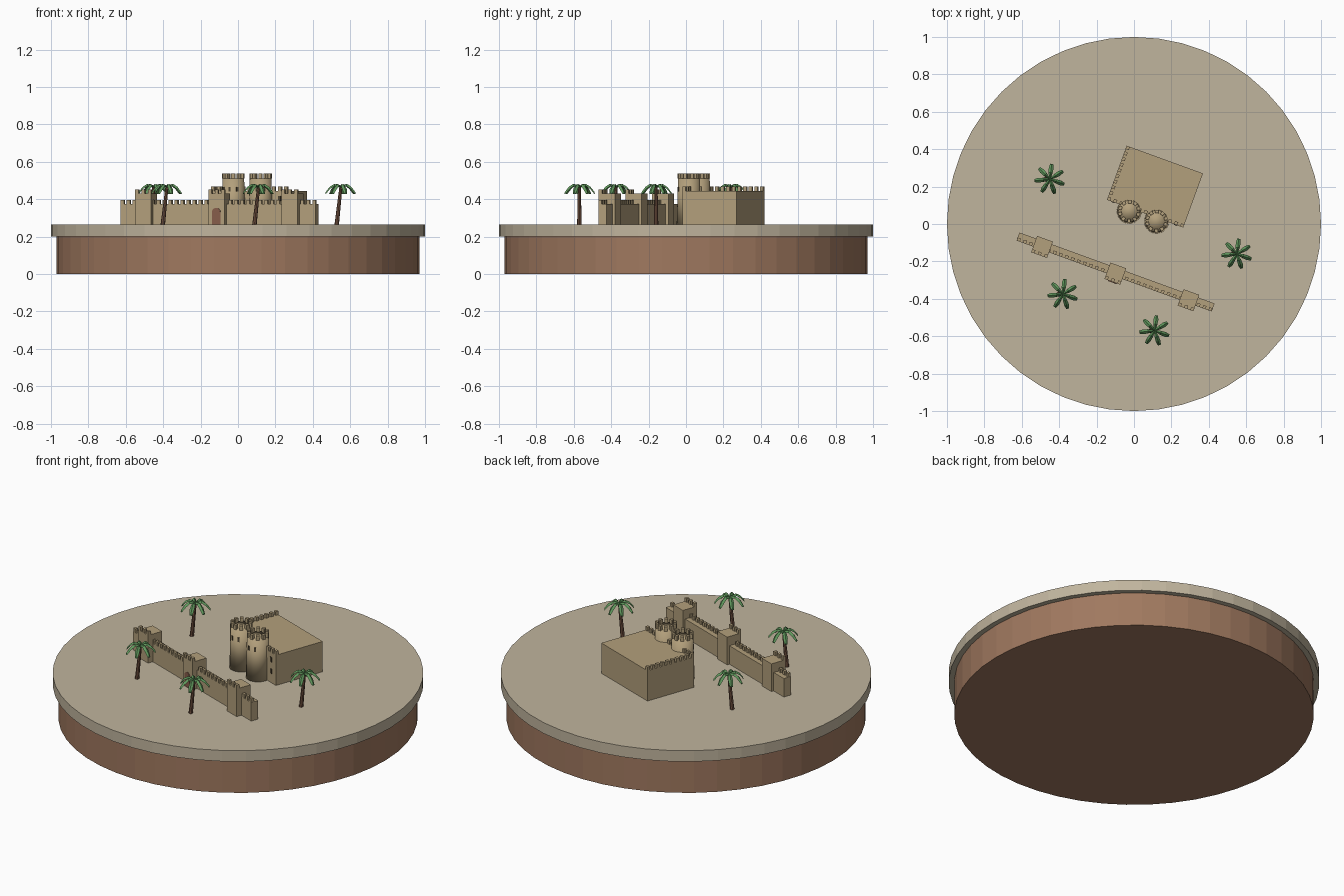
import bpy, bmesh
from math import radians, sin, cos, pi
from mathutils import Matrix, Vector

cube = bpy.data.objects.get("Cube")
if cube:
    bpy.data.objects.remove(cube, do_unlink=True)

GROUND = 0.265
TURN = radians(-20)  # the whole fort is turned on the sand


def material(name, r, g, b):
    m = bpy.data.materials.new(name)
    m.use_nodes = True
    m.diffuse_color = (r, g, b, 1)
    bsdf = m.node_tree.nodes["Principled BSDF"]
    bsdf.inputs["Base Color"].default_value = (r, g, b, 1)
    bsdf.inputs["Roughness"].default_value = 0.9
    return m


SAND = material("sand", 0.53, 0.46, 0.34)
EARTH = material("earth", 0.35, 0.19, 0.115)
STONE = material("sandstone", 0.45, 0.35, 0.2)
DOOR = material("door_wood", 0.24, 0.11, 0.07)
DARK = material("window_shadow", 0.08, 0.06, 0.035)
BARK = material("bark", 0.18, 0.09, 0.055)
LEAF = material("palm_green", 0.12, 0.32, 0.11)


def finish(bm, name, mat, turn=0.0, smooth=False):
    me = bpy.data.meshes.new(name)
    bmesh.ops.recalc_face_normals(bm, faces=bm.faces)
    for f in bm.faces:
        f.smooth = smooth
    bm.to_mesh(me)
    bm.free()
    ob = bpy.data.objects.new(name, me)
    ob.rotation_euler.z = turn
    me.materials.append(mat)
    bpy.context.collection.objects.link(ob)
    return ob


def box(bm, x0, x1, y0, y1, z0, z1, rot=None):
    size = Matrix.Diagonal((x1 - x0, y1 - y0, z1 - z0, 1))
    place = Matrix.Translation(((x0 + x1) / 2, (y0 + y1) / 2, (z0 + z1) / 2))
    bmesh.ops.create_cube(bm, size=1, matrix=(rot or Matrix()) @ place @ size)


def cone(bm, r1, r2, z0, z1, sides, x=0, y=0):
    bmesh.ops.create_cone(bm, cap_ends=True, cap_tris=False, segments=sides,
                          radius1=r1, radius2=r2, depth=z1 - z0,
                          matrix=Matrix.Translation((x, y, (z0 + z1) / 2)))


def merlons(bm, a, b, z, pitch=0.034, size=0.018, height=0.022):
    # evenly spaced battlement blocks from a to b
    a, b = Vector(a), Vector(b)
    n = max(1, round((b - a).length / pitch))
    for i in range(n + 1):
        p = a.lerp(b, i / n)
        h = size / 2
        box(bm, p.x - h, p.x + h, p.y - h, p.y + h, z, z + height)


# Round base
for name, mat, r, z0, z1 in (("earth_base", EARTH, 0.97, 0, 0.2),
                             ("sand_top", SAND, 1.0, 0.2, GROUND)):
    bm = bmesh.new()
    cone(bm, r, r, z0, z1, 48)
    finish(bm, name, mat)

# Outer wall with battlements on its front edge
bm = bmesh.new()
box(bm, -0.56, 0.55, -0.298, -0.252, GROUND, 0.375)
merlons(bm, (-0.55, -0.289), (0.54, -0.289), 0.375)
finish(bm, "outer_wall", STONE, TURN)

# Square wall towers
for name, u in (("left_wall_tower", 0.413), ("gate_tower", -0.003), ("right_wall_tower", -0.42)):
    bm = bmesh.new()
    box(bm, u - 0.045, u + 0.045, -0.33, -0.237, GROUND, 0.43)
    merlons(bm, (u - 0.036, -0.321), (u + 0.036, -0.321), 0.43)
    finish(bm, name, STONE, TURN)

# Arched gate door
bm = bmesh.new()
arch = [(-0.024, GROUND), (0.024, GROUND)]
arch += [(0.024 * cos(pi * i / 8), 0.33 + 0.024 * sin(pi * i / 8)) for i in range(9)]
face = bm.faces.new([bm.verts.new((x - 0.003, -0.33, z)) for x, z in arch])
out = bmesh.ops.extrude_face_region(bm, geom=[face])["geom"]
bmesh.ops.translate(bm, vec=(0, -0.004, 0),
                    verts=[g for g in out if isinstance(g, bmesh.types.BMVert)])
finish(bm, "gate_door", DOOR, TURN)

# Keep with battlements on the front and right edges
bm = bmesh.new()
box(bm, -0.18, 0.254, 0.072, 0.38, GROUND, 0.445)
merlons(bm, (-0.171, 0.081), (0.245, 0.081), 0.445)
merlons(bm, (-0.171, 0.115), (-0.171, 0.371), 0.445)
finish(bm, "keep", STONE, TURN)

# Keep windows
bm = bmesh.new()
for u in (-0.145, 0.21):
    for z in (0.32, 0.39):
        box(bm, u - 0.008, u + 0.008, 0.069, 0.073, z, z + 0.028)
finish(bm, "keep_windows", DARK, TURN)

# Round keep towers with crowns and slit windows
for name, u in (("left_round_tower", 0.108), ("right_round_tower", -0.047)):
    v = 0.056
    bm = bmesh.new()
    cone(bm, 0.066, 0.058, GROUND, 0.512, 24, u, v)
    finish(bm, name, STONE, TURN, smooth=True)
    bm = bmesh.new()
    slits = bmesh.new()
    centre = Matrix.Translation((u, v, 0))
    for i in range(10):
        spin = centre @ Matrix.Rotation(2 * pi * i / 10, 4, "Z")
        box(bm, 0.042, 0.06, -0.009, 0.009, 0.51, 0.537, spin)
    for i, a in enumerate((-130, -90, -50)):
        spin = centre @ Matrix.Rotation(radians(a), 4, "Z")
        box(slits, 0.056, 0.0625, -0.006, 0.006, 0.44, 0.466, spin)
    finish(bm, name + "_battlements", STONE, TURN)
    finish(slits, name + "_windows", DARK, TURN)


# Palm trees: leaning trunk and a crown of drooping ridged fronds
def palm(index, x, y):
    bm = bmesh.new()
    cone(bm, 0.012, 0.008, GROUND, 0.465, 8, x, y)
    for v in bm.verts:
        if v.co.z < 0.3:
            v.co.x -= 0.022
    finish(bm, f"palm_trunk_{index}", BARK)

    bm = bmesh.new()
    profile = ((0.0, 0.472, 0.004), (0.035, 0.482, 0.011),
               (0.06, 0.466, 0.013), (0.082, 0.438, 0.008))
    for k in range(7):
        spin = Matrix.Translation((x, y, 0)) @ Matrix.Rotation(radians(83) + 2 * pi * k / 7, 4, "Z")
        rings = []
        for r, z, w in profile:
            ring = ((r, -w, z - 0.011), (r, 0, z), (r, w, z - 0.011))
            rings.append([bm.verts.new(spin @ Vector(p)) for p in ring])
        for a, b in zip(rings, rings[1:]):
            for j in range(3):
                n = (j + 1) % 3
                bm.faces.new((a[j], a[n], b[n], b[j]))
        bm.faces.new(rings[0])
        bm.faces.new(rings[-1])
    finish(bm, f"palm_crown_{index}", LEAF)


for i, (x, y) in enumerate(((-0.45, 0.24), (0.55, -0.16), (-0.38, -0.375), (0.11, -0.57)), 1):
    palm(i, x, y)
